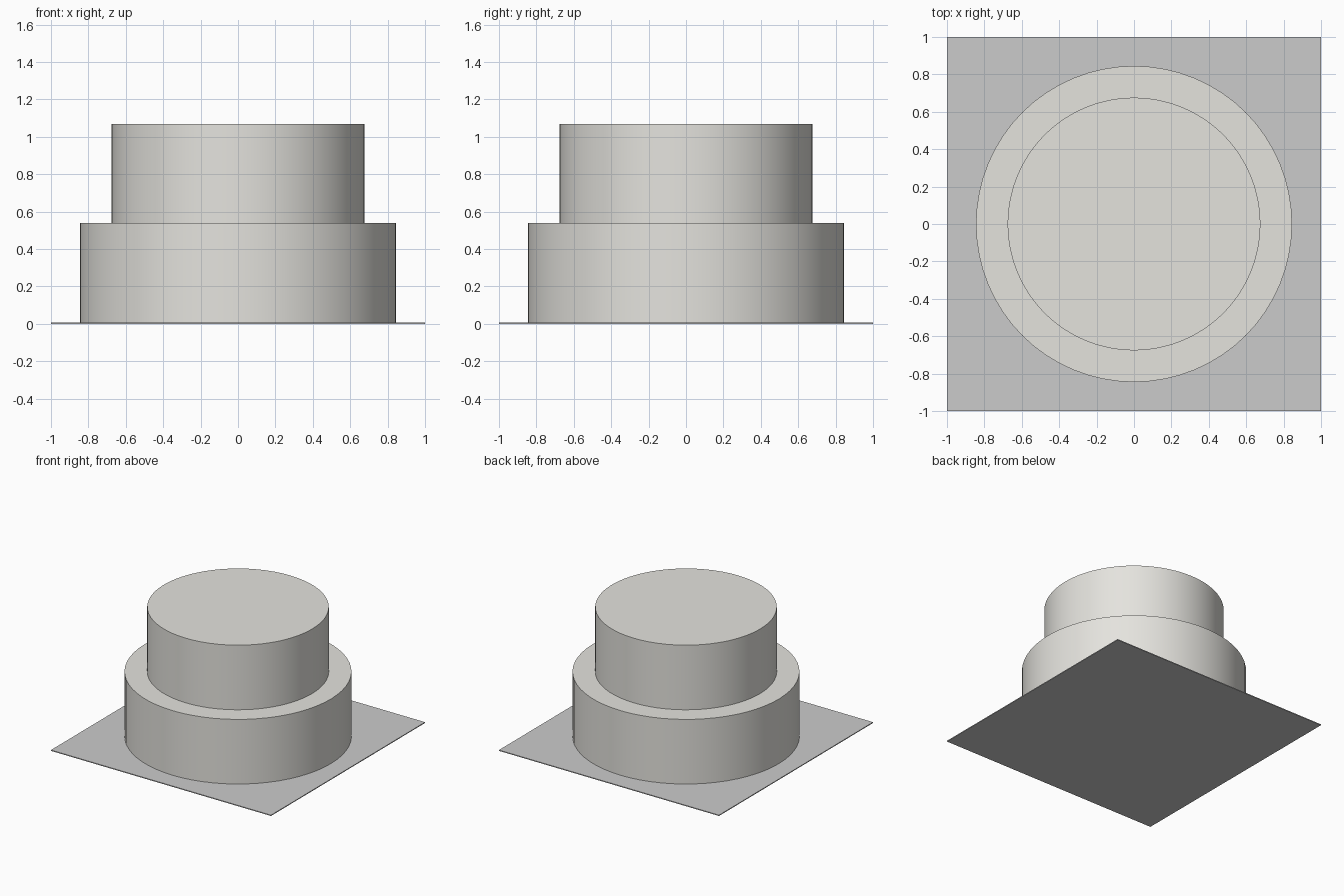
import bpy

if "Cube" in bpy.data.objects:
    bpy.data.objects.remove(bpy.data.objects["Cube"])

PLATE_TOP = 0.007
TIER_HEIGHT = 0.531

# Warm grey for the round tiers
tier_grey = bpy.data.materials.new("warm_grey")
tier_grey.diffuse_color = (0.78, 0.77, 0.73, 1)
tier_grey.use_nodes = True
tier_grey.node_tree.nodes["Principled BSDF"].inputs["Base Color"].default_value = tier_grey.diffuse_color


def tier(name, radius, bottom):
    bpy.ops.mesh.primitive_cylinder_add(
        vertices=64, radius=radius, depth=TIER_HEIGHT,
        location=(0, 0, bottom + TIER_HEIGHT / 2))
    obj = bpy.context.object
    obj.name = name
    obj.data.materials.append(tier_grey)
    bpy.ops.object.shade_smooth_by_angle()


# Thin square base plate
bpy.ops.mesh.primitive_cube_add(size=1, location=(0, 0, PLATE_TOP / 2))
plate = bpy.context.object
plate.name = "base_plate"
plate.scale = (2, 2, PLATE_TOP)
bpy.ops.object.transform_apply(location=False, rotation=False, scale=True)

# Two stacked round tiers
tier("lower_tier", 0.845, PLATE_TOP)
tier("upper_tier", 0.676, PLATE_TOP + TIER_HEIGHT)
